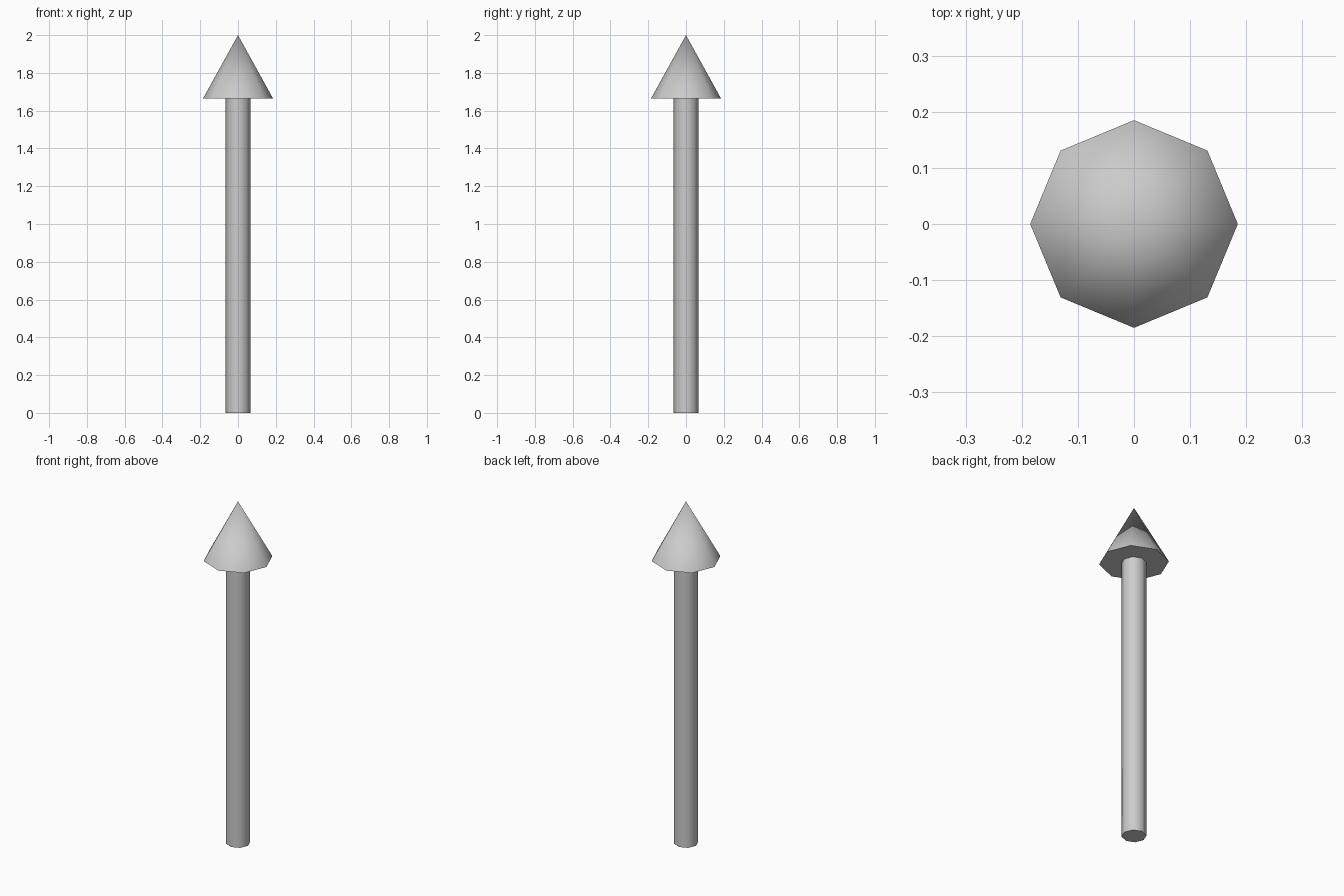
import bpy, math

if "Cube" in bpy.data.objects:
    bpy.data.objects.remove(bpy.data.objects["Cube"])

SIDES = 8


def lathe(name, profile):
    """Revolve a (radius, z) profile around z; radius 0 makes a single pole vertex."""
    verts, rings, faces = [], [], []
    for r, z in profile:
        start = len(verts)
        count = SIDES if r > 0 else 1
        for i in range(count):
            a = 2 * math.pi * i / SIDES
            verts.append((r * math.cos(a), r * math.sin(a), z))
        rings.append([start + i % count for i in range(SIDES)])
    for low, high in zip(rings, rings[1:]):
        for i in range(SIDES):
            j = (i + 1) % SIDES
            loop = [low[i], low[j], high[j], high[i]]
            faces.append(list(dict.fromkeys(loop)))
    mesh = bpy.data.meshes.new(name)
    mesh.from_pydata(verts, [], faces)
    obj = bpy.data.objects.new(name, mesh)
    bpy.context.collection.objects.link(obj)
    # Smooth round the sides, sharp at the rims
    bpy.ops.object.select_all(action='DESELECT')
    obj.select_set(True)
    bpy.context.view_layer.objects.active = obj
    bpy.ops.object.shade_smooth_by_angle(angle=math.radians(50))
    return obj


# Straight eight-sided shaft, capped at the foot
lathe("arrow_shaft", [(0, 0), (0.066, 0), (0.066, 1.665)])

# Pointed head with a flat underside around the shaft
lathe("arrow_head", [(0.066, 1.665), (0.185, 1.665), (0, 2.0)])
